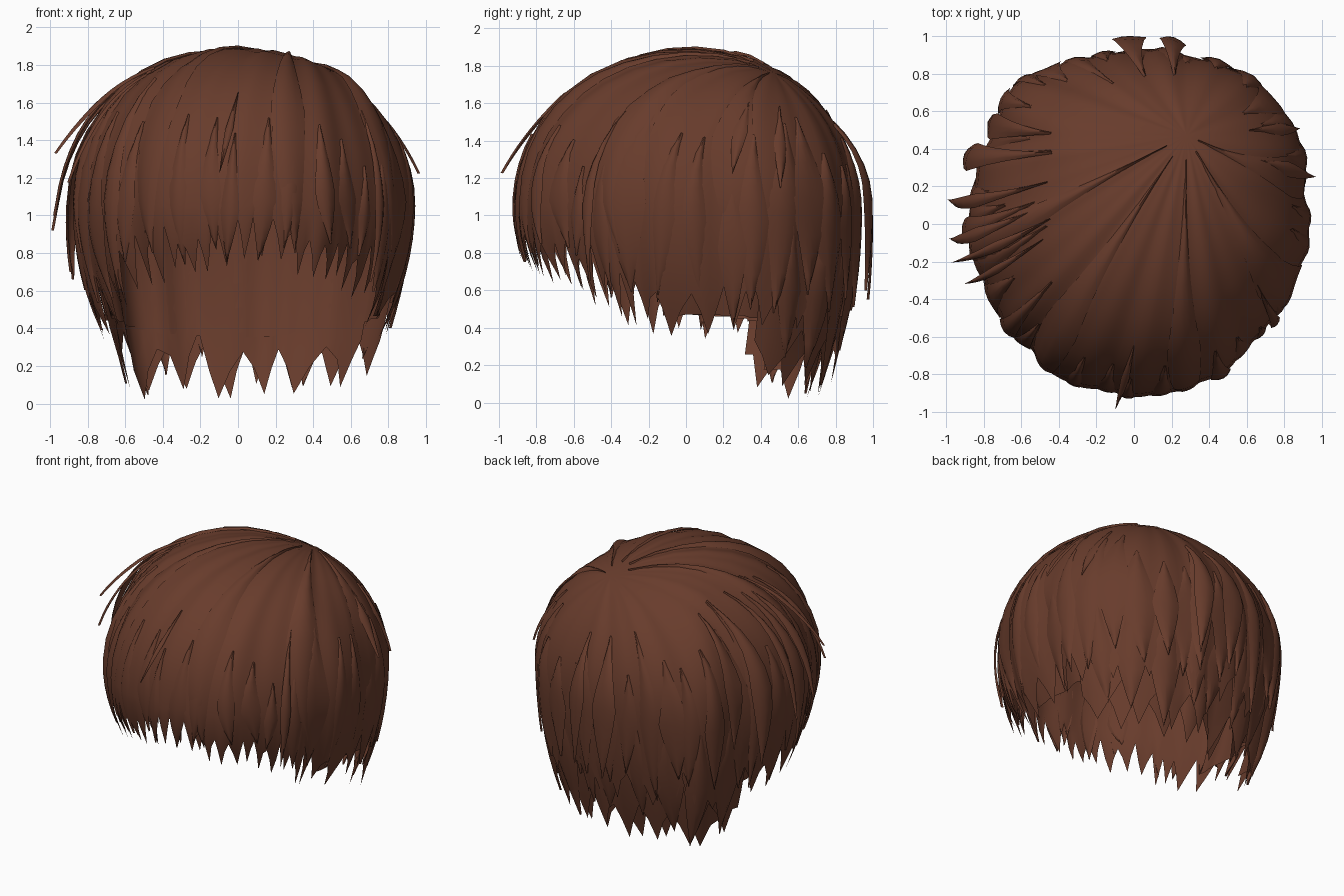
import bpy, bmesh, math, random
from mathutils import Vector

if "Cube" in bpy.data.objects:
    bpy.data.objects.remove(bpy.data.objects["Cube"])

random.seed(11)
CY, RIM_Z, DOME = 0.03, 1.05, 0.84
WHORL = Vector((0.28, 0.47))
rad = math.radians

hair = bpy.data.materials.new("brown hair")
hair.diffuse_color = (0.138, 0.045, 0.025, 1)
hair.use_nodes = True
hair.node_tree.nodes["Principled BSDF"].inputs["Base Color"].default_value = hair.diffuse_color

# head outline from above: angle in degrees, radius
OUTLINE = [(-90, .94), (-69, .95), (-43, .915), (-25, .91), (-10, .935), (6, .92),
           (28, .97), (42, .97), (60, .945), (73, .905), (90, .89), (105, .885),
           (117, .91), (133, .945), (150, .87), (172, .865), (205, .87), (228, .89),
           (246, .935), (270, .94)]


def radius(a):
    d = (math.degrees(a) + 90) % 360 - 90
    for (x0, y0), (x1, y1) in zip(OUTLINE, OUTLINE[1:]):
        if d <= x1:
            t = (d - x0) / (x1 - x0)
            return y0 + (y1 - y0) * t * t * (3 - 2 * t)
    return OUTLINE[-1][1]


def relief(a):
    # soft strand grooves running from the whorl to the hem
    return 0.008 * math.sin(13 * a + 2.3) + 0.005 * math.sin(23 * a + 0.4)


def surf(a, v, off=0.0):
    """Hair surface: v 0 = whorl, 1 = widest ring, 2 = ground height."""
    c, s = math.cos(a), math.sin(a)
    R = radius(a)
    if v <= 1:
        k = math.sin(max(v, 0) * math.pi / 2)
        p = WHORL.lerp(Vector((c * R, s * R + CY)), k)
        here = radius(math.atan2(p.y - CY, p.x))
        r = min(1, math.hypot(p.x, p.y - CY) / here)
        z = RIM_Z + DOME * math.sqrt(max(0, 1 - r ** 2.15))
    else:
        k, d = 1, (v - 1) * RIM_Z
        bend = 0.34 - 0.18 * min(1, max(0, 1.6 * s)) + 0.3 * max(0, -s) ** 2
        r = R - bend * d * d
        p, z = Vector((c * r, s * r + CY)), RIM_Z - d
    n = Vector((p.x, p.y - CY, max(0, z - RIM_Z) * 1.1)).normalized()
    return Vector((p.x, p.y, z)) + n * (off + relief(a) * k)


def z_to_v(z):
    return 1 + (RIM_Z - z) / RIM_Z


def hem(a):
    # tip height: short fringe, longer sides and back
    f = math.acos(max(-1, min(1, -math.sin(a))))
    pts = [(0, .73), (.5, .68), (.85, .56), (1.1, .43), (1.4, .36), (1.8, .36), (3.2, .34)]
    for (x0, y0), (x1, y1) in zip(pts, pts[1:]):
        if f <= x1:
            return y0 + (y1 - y0) * (f - x0) / (x1 - x0)
    return pts[-1][1]


def finish(name, bm):
    me = bpy.data.meshes.new(name)
    bmesh.ops.remove_doubles(bm, verts=bm.verts, dist=0.0004)
    bm.to_mesh(me)
    bm.free()
    me.materials.append(hair)
    ob = bpy.data.objects.new(name, me)
    bpy.context.collection.objects.link(ob)
    bpy.ops.object.select_all(action='DESELECT')
    ob.select_set(True)
    bpy.context.view_layer.objects.active = ob
    bpy.ops.object.shade_smooth_by_angle(angle=math.radians(50))
    return ob


def add_grid(bm, cols):
    vs = [[bm.verts.new(p) for p in col] for col in cols]
    for c0, c1 in zip(vs, vs[1:]):
        for j in range(len(c0) - 1):
            bm.faces.new((c0[j], c0[j + 1], c1[j + 1], c1[j]))


def jagged_shell(name, a0, a1, v0, tip, depth, width, off, closed=False, jitter=0.05):
    """Sheet of hair whose lower edge is cut into pointed locks."""
    bm = bmesh.new()
    edges = [a0]
    while edges[-1] < a1 - width(edges[-1]):
        edges.append(edges[-1] + width(edges[-1]) * random.uniform(0.7, 1.3))
    edges[-1] = a1
    cols = []
    for l, r in zip(edges, edges[1:]):
        skew = random.uniform(0.35, 0.65)
        t = tip(l) + random.uniform(-0.5, 1.2) * jitter
        dep = depth * random.uniform(0.7, 1.3)
        push = random.uniform(-0.02, 0.02) if depth else 0
        for f, drop in ((0, 0), (skew * .5, .42), (skew, 1), ((1 + skew) / 2, .42)):
            cols.append((l + (r - l) * f, t + dep * (1 - drop), push * drop))
    cols.append((a1, cols[0][1] if closed else cols[-1][1], 0))
    pts = []
    for a, z, push in cols:
        ve = z_to_v(z)
        top = [v0 + (1 - v0) * j / 10 for j in range(10)] if v0 < 1 else []
        s = max(v0, 1)
        low = [s + (ve - s) * j / 5 for j in range(6)]
        pts.append([surf(a, v, off + push * max(0, v - 1) / (ve - 1)) for v in top + low])
    add_grid(bm, pts)
    return finish(name, bm)


def lock(bm, a, v0, tip_z, half, lift, flare=0.0, drift=0.0, n=10):
    """Pointed leaf-shaped lock lying on the surface."""
    v1 = z_to_v(tip_z)
    cols = [[] for _ in range(5)]
    for j in range(n + 1):
        t = j / n
        w = half * min(1, 0.1 + 1.8 * t) * (1 - max(0, (t - 0.45) / 0.55) ** 1.4)
        rise = lift * math.sin(min(1, t * 2) * math.pi / 2) + flare * t ** 2
        for c in range(5):
            e = c / 2 - 1
            cols[c].append(surf(a + e * w + drift * t * t, v0 + (v1 - v0) * t,
                                rise - 0.004 + 0.014 * (1 - e * e)))
    add_grid(bm, cols)


# main cap of hair from the whorl to the hem
A0 = -math.pi / 2
jagged_shell("hair_cap", A0, A0 + 2 * math.pi, 0, hem, 0.22,
             lambda a: 0.1 if math.sin(a) < -0.4 else 0.19, 0, True)

# smooth inner lining at the sides and the back of the head
jagged_shell("inner_lining", rad(-12), rad(192), 0.5,
             lambda a: 0.35 + 0.12 * abs(math.cos(a)) ** 2, 0, lambda a: 0.15, -0.08, jitter=0)

# longer layers at the nape
jagged_shell("nape_outer", rad(24), rad(156), 1.05,
             lambda a: 0.03 + 0.08 * abs(math.cos(a)), 0.25, lambda a: 0.27, -0.03)
jagged_shell("nape_inner", rad(35), rad(145), 1.1,
             lambda a: 0.03, 0.25, lambda a: 0.32, -0.08)

# overlapping locks all around the head
bm = bmesh.new()
N = 36
for i in range(N):
    a = A0 + 2 * math.pi * (i + random.uniform(-0.3, 0.3)) / N
    front = math.sin(a) < -0.5
    lock(bm, a, random.uniform(0.45, 0.85), hem(a) + random.uniform(0.02, 0.25),
         random.uniform(0.05, 0.08) if front else random.uniform(0.08, 0.14),
         random.uniform(0.0, 0.014), random.uniform(-0.015, 0.012),
         random.uniform(-0.08, 0.08))
finish("layered_locks", bm)

# short pointed locks hanging over the nape
bm = bmesh.new()
for i in range(9):
    a = rad(34 + 14 * i)
    lock(bm, a, 1.1, random.uniform(0.03, 0.28), random.uniform(0.09, 0.14),
         0.0, random.uniform(-0.03, 0), random.uniform(-0.08, 0.08), 6)
finish("nape_locks", bm)

# loose locks standing away from the head: angle, start, tip height, half width, lift, flare
bm = bmesh.new()
for deg, v0, z, half, lift, flare in (
        (176, .45, .92, .045, .04, .09), (188, .5, 1.0, .045, .04, .07),
        (196, .45, 1.2, .035, .03, .13), (160, .45, .66, .09, .06, .04),
        (203, .5, 1.12, .03, .03, .08), (148, .5, .8, .08, .03, .03),
        (184, .5, .7, .07, .03, .04), (14, .4, 1.2, .05, .01, .07),
        (30, .4, 1.15, .05, .0, .03), (-94, .6, 1.15, .025, .0, .1),
        (92, .5, .55, .1, .07, .03), (78, .5, .6, .08, .06, .02),
        (-36, .6, .65, .04, .02, .03)):
    lock(bm, rad(deg), v0, z, half, lift, flare, -0.03)
finish("loose_locks", bm)

# broad raised folds fanning out from the whorl
bm = bmesh.new()
for deg, half in ((-75, .12), (-30, .16), (10, .14), (190, .12), (235, .14)):
    lock(bm, rad(deg), 0.06, 0.8, half, 0.012, -0.01, 0.08, 14)
finish("whorl_folds", bm)
